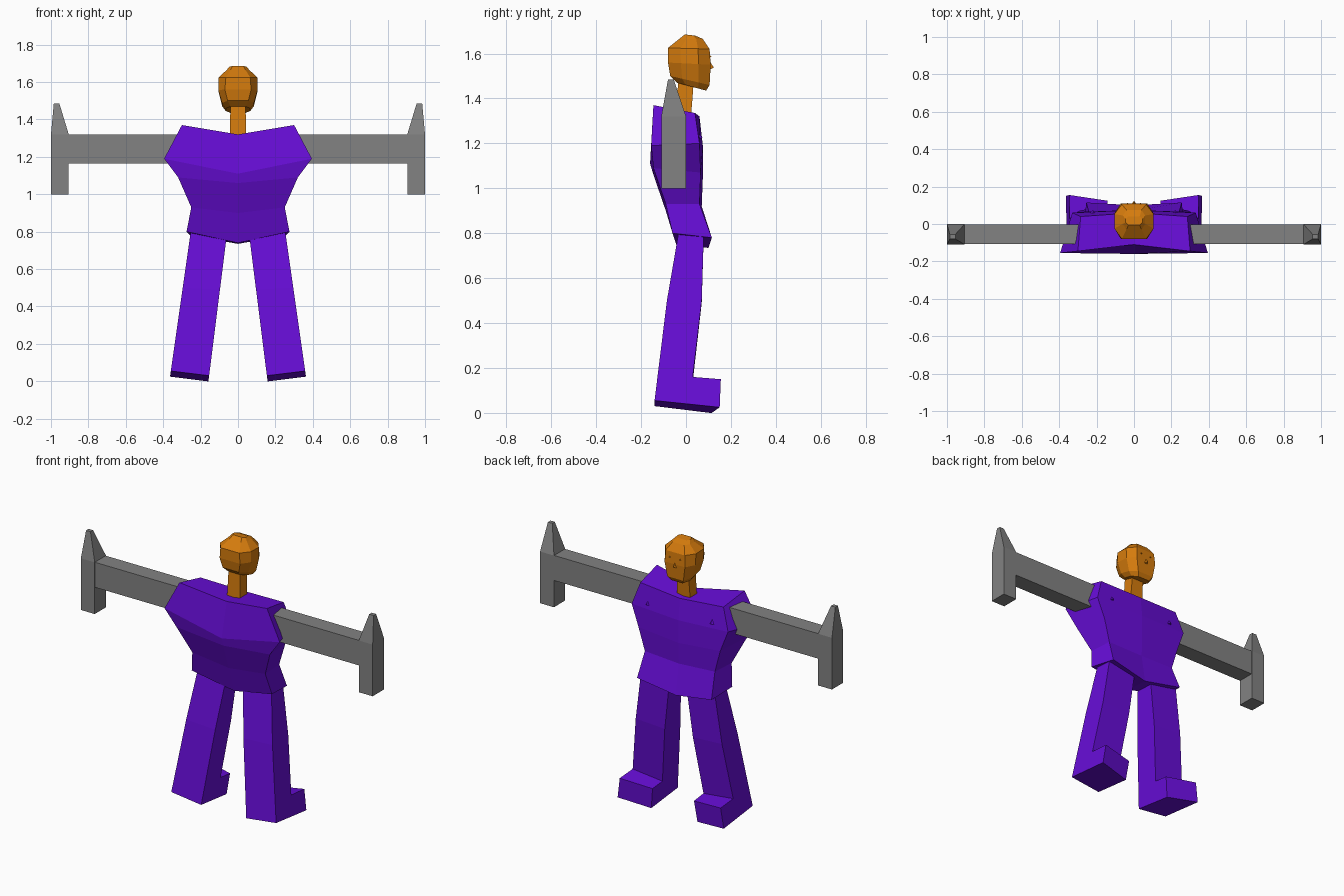
import bpy, bmesh, math
from mathutils import Vector

if "Cube" in bpy.data.objects:
    bpy.data.objects.remove(bpy.data.objects["Cube"])


def material(name, rgb):
    m = bpy.data.materials.new(name)
    m.diffuse_color = (*rgb, 1)
    m.use_nodes = True
    m.node_tree.nodes["Principled BSDF"].inputs["Base Color"].default_value = m.diffuse_color
    return m


PURPLE = material("purple_cloth", (0.135, 0.004, 0.68))
GREY = material("grey_metal", (0.225, 0.225, 0.225))
ORANGE = material("orange_skin", (0.67, 0.2, 0.004))


def make(name, verts, faces, mat):
    bm = bmesh.new()
    vs = [bm.verts.new(v) for v in verts]
    for f in faces:
        bm.faces.new([vs[i] for i in f])
    bmesh.ops.recalc_face_normals(bm, faces=bm.faces)
    me = bpy.data.meshes.new(name)
    bm.to_mesh(me)
    bm.free()
    me.materials.append(mat)
    ob = bpy.data.objects.new(name, me)
    bpy.context.collection.objects.link(ob)
    return ob


def loft(name, rings, mat, caps=None):
    """Join equal rings of points; caps lists the index groups closing each end."""
    n = len(rings[0])
    caps = caps or [tuple(range(n))]
    faces = [(r * n + i, r * n + (i + 1) % n, (r + 1) * n + (i + 1) % n, (r + 1) * n + i)
             for r in range(len(rings) - 1) for i in range(n)]
    last = (len(rings) - 1) * n
    faces += [c for c in caps] + [tuple(i + last for i in c) for c in caps]
    return make(name, [p for r in rings for p in r], faces, mat)


def rect(x0, x1, y0, y1, z):
    return [(x0, y0, z), (x1, y0, z), (x1, y1, z), (x0, y1, z)]


def flip(points):
    return [(-x, y, z) for x, y, z in points]


# torso: each row is back side, back middle, chest side, chest middle
def torso_ring(bs, bm_, fs, fm):
    return [bs, (0, *bm_), (-bs[0], *bs[1:]), (-fs[0], *fs[1:]), (0, *fm), fs]


torso_rows = [
    ((.30, -.145, 1.37), (-.11, 1.32), (.285, .04, 1.335), (.06, 1.32)),
    ((.395, -.155, 1.19), (-.16, 1.11), (.33, .06, 1.20), (.075, 1.19)),
    ((.32, -.145, 1.09), (-.145, 1.06), (.28, .065, 1.07), (.075, 1.05)),
    ((.25, -.09, .93), (-.09, .90), (.24, .06, .93), (.07, .92)),
    ((.275, -.06, .80), (-.04, .74), (.255, .115, .78), (.10, .735)),
]
loft("torso", [torso_ring(*r) for r in torso_rows], PURPLE, [(0, 1, 4, 5), (1, 2, 3, 4)])

# legs: one side profile (y, z), placed on a slanted outer and inner plane
leg_profile = [(-.03, .82), (-.085, .5), (-.14, .055), (.15, .025),
               (.155, .15), (.03, .16), (.07, .5), (.08, .82)]


def leg_side(top_x, foot_x, drop, pull):
    pts = []
    for y, z in leg_profile:
        t = (.82 - z) / .77
        pts.append((top_x + (foot_x - top_x) * t, y - pull * t * (y > .1), z - drop * t))
    return pts


outer = leg_side(.25, .36, 0, 0)
inner = leg_side(.055, .155, .025, .035)
leg_caps = [(0, 1, 6, 7), (1, 2, 5, 6), (2, 3, 4, 5)]
for side, fn in (("right", list), ("left", flip)):
    loft(side + "_leg", [fn(outer), fn(inner)], PURPLE, leg_caps)

# arm beam and the spiked end posts
loft("beam", [rect(-.95, .95, -.108, -.002, z) for z in (1.165, 1.32)], GREY)
post = [rect(.905, 1, -.11, 0, 1.0), rect(.905, 1, -.11, 0, 1.32),
        rect(.955, .985, -.08, -.055, 1.485)]
for side, fn in (("right", list), ("left", flip)):
    loft(side + "_post", [fn(r) for r in post], GREY)

# neck, leaning slightly forward
loft("neck", [rect(-.045, .045, -.045, .02, 1.29), rect(-.04, .04, -.035, .035, 1.48)], ORANGE)


# head: eight-sided rings of half width, narrow width, back y, front y, back z, front z
def head_ring(w, c, y0, y1, z0, z1):
    d = y1 - y0
    half = [(c, y0, z0), (w, y0 + d * .3, z0 + (z1 - z0) * .3),
            (w, y0 + d * .72, z0 + (z1 - z0) * .72), (c, y1, z1)]
    return half + flip(half)[::-1]


head_rows = [(.065, .04, -.04, .09, 1.47, 1.435), (.085, .055, -.07, .105, 1.50, 1.46),
             (.105, .07, -.08, .11, 1.56, 1.55), (.105, .065, -.08, .105, 1.625, 1.62),
             (.06, .04, -.03, .075, 1.665, 1.665), (.045, .03, -.005, .04, 1.685, 1.68)]
loft("head", [head_ring(*r) for r in head_rows], ORANGE)


# small raised triangles for nose, eyes and chest marks
def wedge(name, x, y, z, w, h, depth, mat):
    make(name, [(x - w, y, z - h), (x + w, y, z - h), (x, y, z + h), (x, y + depth, z - h * .5)],
         [(0, 1, 2), (0, 1, 3), (1, 2, 3), (2, 0, 3)], mat)


wedge("nose", 0, .10, 1.55, .018, .025, .024, ORANGE)
for side, s in (("right", 1), ("left", -1)):
    wedge(side + "_eye", s * .035, .10, 1.59, .014, .01, .014, ORANGE)
    wedge(side + "_chest_mark", s * .22, .05, 1.235, .025, .02, .024, PURPLE)
